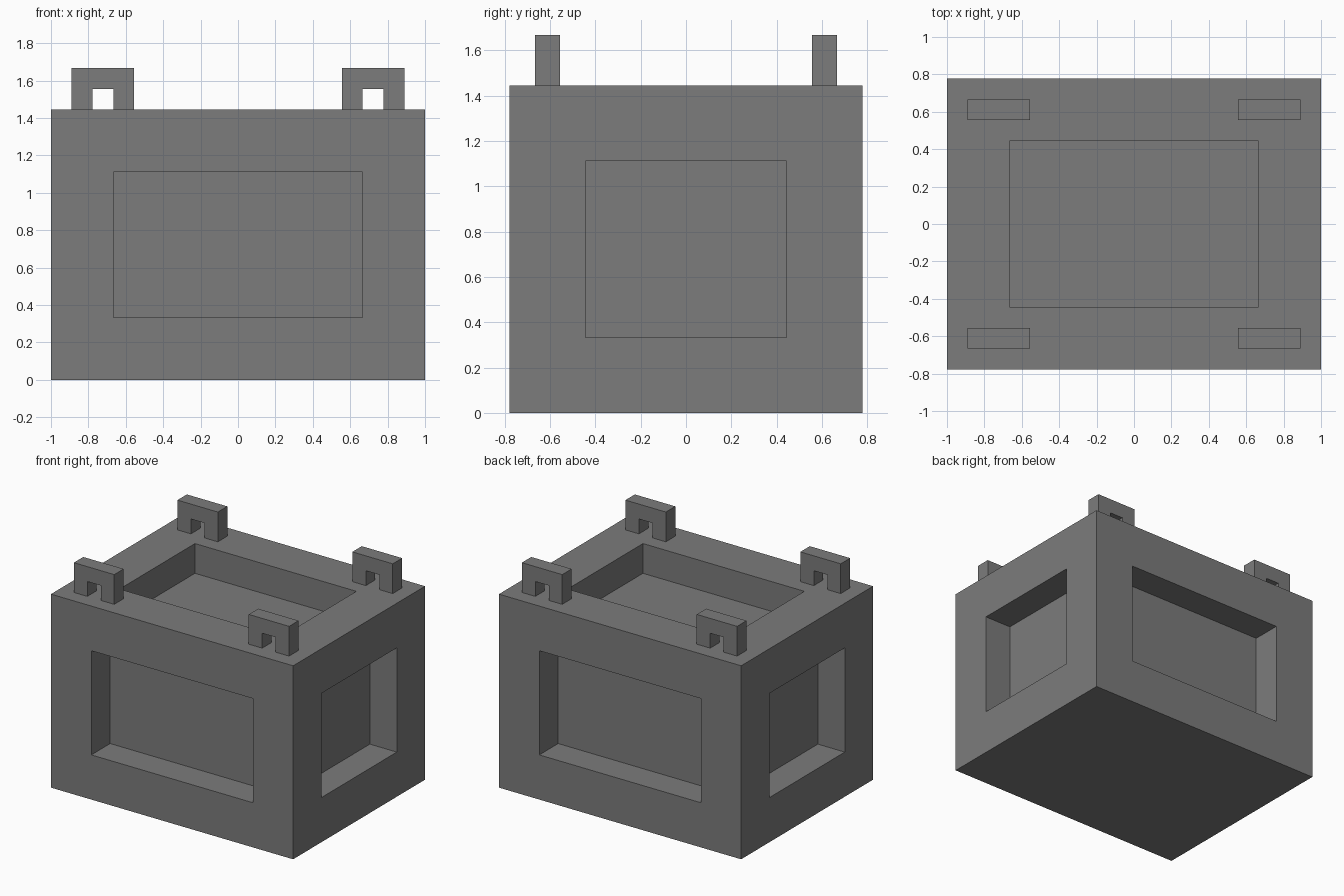
import bpy
import bmesh
from mathutils import Matrix

cube = bpy.data.objects.get("Cube")
if cube:
    bpy.data.objects.remove(cube, do_unlink=True)

U = 1 / 9                                    # module size
WIDTH, DEPTH, HEIGHT = 18 * U, 14 * U, 13 * U

grey = bpy.data.materials.new("mid_grey")
grey.use_nodes = True
colour = (0.2, 0.2, 0.2, 1)
grey.diffuse_color = colour
grey.node_tree.nodes["Principled BSDF"].inputs["Base Color"].default_value = colour


def finish_mesh(bm, name):
    bmesh.ops.recalc_face_normals(bm, faces=bm.faces)
    mesh = bpy.data.meshes.new(name)
    bm.to_mesh(mesh)
    bm.free()
    mesh.materials.append(grey)
    return mesh


def add_object(name, mesh, location=(0, 0, 0)):
    obj = bpy.data.objects.new(name, mesh)
    obj.location = location
    bpy.context.collection.objects.link(obj)
    return obj


# Crate body: a recessed panel in every face except the base
bm = bmesh.new()
bmesh.ops.create_cube(bm, size=1, matrix=Matrix.Translation((0, 0, HEIGHT / 2))
                      @ Matrix.Diagonal((WIDTH, DEPTH, HEIGHT, 1)))
bm.normal_update()
panels = [f for f in bm.faces if f.normal.z > -0.5]
bmesh.ops.inset_individual(bm, faces=panels, thickness=3 * U, use_even_offset=True)
bm.normal_update()
directions = [f.normal.copy() for f in panels]
for panel, direction in zip(panels, directions):
    floor = bmesh.ops.extrude_discrete_faces(bm, faces=[panel])["faces"][0]
    bmesh.ops.translate(bm, verts=floor.verts, vec=direction * -2 * U)
add_object("crate_body", finish_mesh(bm, "crate_body"))

# Corner lug: an upside-down U profile, one module thick
profile = [(-1.5, 0), (-1.5, 2), (1.5, 2), (1.5, 0),
           (0.5, 0), (0.5, 1), (-0.5, 1), (-0.5, 0)]
bm = bmesh.new()
face = bm.faces.new([bm.verts.new((x * U, -U / 2, z * U)) for x, z in profile])
extruded = bmesh.ops.extrude_face_region(bm, geom=[face])["geom"]
bmesh.ops.translate(bm, vec=(0, U, 0),
                    verts=[v for v in extruded if isinstance(v, bmesh.types.BMVert)])
# The region extrude may keep or drop the first cap, so close any opening
bmesh.ops.holes_fill(bm, edges=[e for e in bm.edges if e.is_boundary], sides=0)
lug = finish_mesh(bm, "corner_lug")

# One lug near each top corner
for side, sx in (("left", 1), ("right", -1)):
    for end, sy in (("front", -1), ("back", 1)):
        add_object(f"lug_{end}_{side}", lug, (sx * 6.5 * U, sy * 5.5 * U, HEIGHT))
